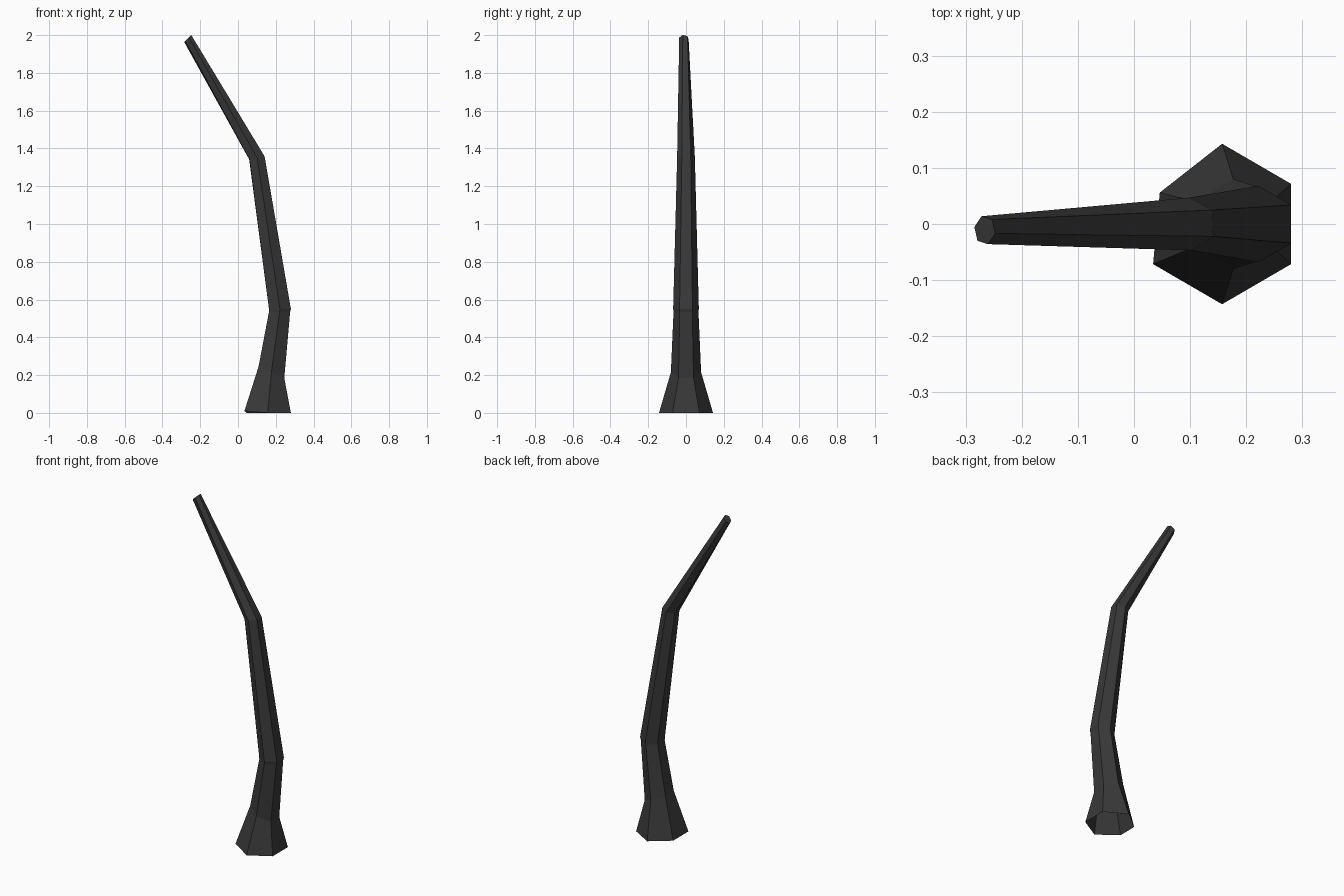
import bpy, bmesh
from math import cos, sin, radians

cube = bpy.data.objects.get("Cube")
if cube:
    bpy.data.objects.remove(cube, do_unlink=True)

# One dark bark colour
bark = bpy.data.materials.new("charcoal_bark")
bark.use_nodes = True
colour = (0.04, 0.04, 0.04, 1)
bark.diffuse_color = colour
bsdf = bark.node_tree.nodes["Principled BSDF"]
bsdf.inputs["Base Color"].default_value = colour
bsdf.inputs["Roughness"].default_value = 0.9


def hex_ring(bm, centre, half_x, half_y, slope, twist):
    """Six-sided cross-section with points towards front and back."""
    cx, cy, cz = centre
    verts = []
    for k in range(6):
        a = radians(90 + 60 * k + twist)
        dx = half_x / cos(radians(30)) * cos(a)
        verts.append(bm.verts.new((cx + dx, cy + half_y * sin(a), cz + slope * dx)))
    return verts


# Cross-sections from the flared root to the tip: centre, half sizes, slope, twist
sections = [
    ((0.157, 0, 0), 0.123, 0.143, 0, 0),
    ((0.177, 0, 0.215), 0.068, 0.08, -0.45, 0),
    ((0.220, 0, 0.535), 0.056, 0.066, 0, 0),
    ((0.222, 0, 0.55), 0.058, 0.068, 0, 0),
    ((0.100, 0, 1.35), 0.040, 0.047, 0.2, 2),
    ((-0.266, -0.011, 1.982), 0.0165, 0.026, 1.0, 17),
]
bm = bmesh.new()
rings = [hex_ring(bm, *s) for s in sections]

# Uneven root corners
rings[0][1].co = (0.046, 0.056, 0)
rings[0][2].co.z = 0.01

# Sides and tip cap; the root stays open
for low, high in zip(rings, rings[1:]):
    for i in range(6):
        j = (i + 1) % 6
        bm.faces.new((low[i], low[j], high[j], high[i]))
bm.faces.new(rings[-1])

mesh = bpy.data.meshes.new("bare_trunk")
bm.to_mesh(mesh)
bm.free()
mesh.materials.append(bark)
trunk = bpy.data.objects.new("bare_trunk", mesh)
bpy.context.collection.objects.link(trunk)
